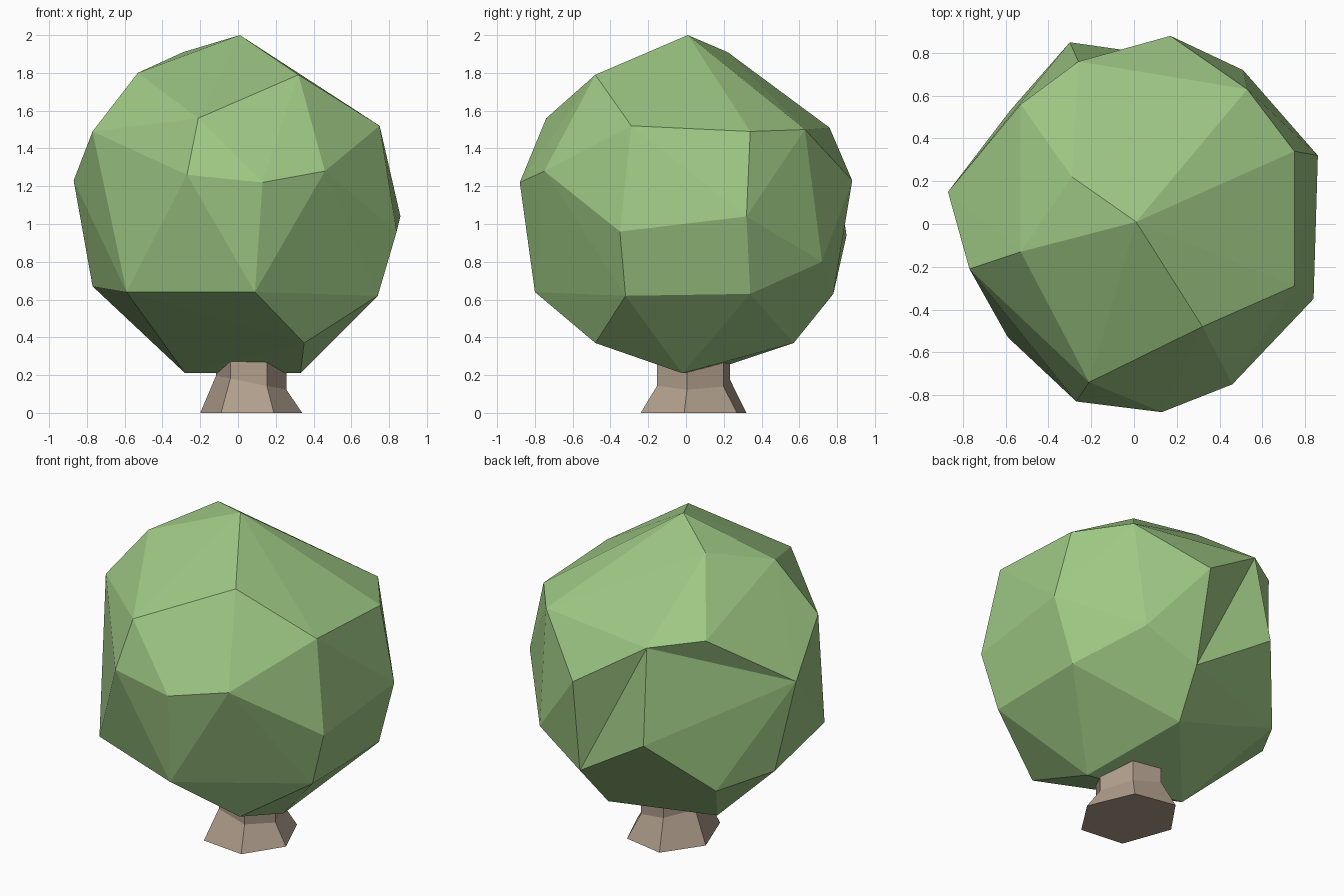
import bpy, bmesh
from mathutils import Vector

if "Cube" in bpy.data.objects:
    bpy.data.objects.remove(bpy.data.objects["Cube"])


def material(name, rgb):
    m = bpy.data.materials.new(name)
    m.diffuse_color = (*rgb, 1)
    m.use_nodes = True
    m.node_tree.nodes["Principled BSDF"].inputs["Base Color"].default_value = m.diffuse_color
    return m


def finish(bm, name, mat):
    bmesh.ops.recalc_face_normals(bm, faces=bm.faces)
    me = bpy.data.meshes.new(name)
    bm.to_mesh(me)
    bm.free()
    me.materials.append(mat)
    ob = bpy.data.objects.new(name, me)
    bpy.context.collection.objects.link(ob)
    return ob


leaf_green = material("leaf green", (0.342, 0.578, 0.231))
bark_brown = material("bark brown", (0.434, 0.342, 0.262))

# Crown: corners of a faceted ball, top to bottom
corners = [
    (.01, .01, 2.0), (-.29, .22, 1.91), (-.53, -.13, 1.8), (.32, -.48, 1.79),
    (-.21, -.74, 1.56), (.75, -.29, 1.52), (.75, .34, 1.49), (.53, .63, 1.5),
    (-.77, -.21, 1.49), (-.26, .76, 1.51), (-.53, .56, 1.55), (-.27, -.83, 1.26),
    (.13, -.88, 1.22), (.46, -.75, 1.28), (-.87, .15, 1.23), (.17, .88, 1.23),
    (.86, .32, 1.04), (.84, -.35, .96), (-.3, .85, .94), (.51, .72, .8),
    (.74, -.32, .62), (.74, .34, .63), (.09, -.8, .64), (-.59, -.53, .64),
    (-.77, .22, .67), (.19, .78, .63), (-.58, .53, .61), (.14, .57, .37),
    (.35, -.48, .37), (.33, -.02, .21), (-.28, .09, .21)]

# Wrap the corners by their direction from the centre, then restore positions
centre = Vector((0, 0, 1.1))
bm = bmesh.new()
verts = [bm.verts.new((Vector(c) - centre).normalized()) for c in corners]
bmesh.ops.convex_hull(bm, input=verts)
for v, c in zip(verts, corners):
    v.co = c

# Turn the few edges that make the dents at the back
for a, b in ((14, 18), (9, 14), (9, 25)):
    want = {verts[a], verts[b]}
    for e in list(bm.edges):
        opposite = {v for f in e.link_faces for v in f.verts} - set(e.verts)
        if opposite == want and not bm.edges.get((verts[a], verts[b])):
            bmesh.utils.edge_rotate(e, True)
            break
finish(bm, "crown", leaf_green)

# Trunk: six-sided, flared at the foot, running up into the crown
foot = [(.19, -.24), (.34, -.01), (.22, .27), (-.04, .32), (-.20, .09), (-.09, -.21)]
cx, cy = .07, .04
bm = bmesh.new()
rings = []
for scale, height in ((1, 0), (.69, .16), (.69, .5)):
    ring = []
    for x, y in foot:
        px, py = cx + (x - cx) * scale, cy + (y - cy) * scale
        z = height - (.2 * (px - cx) if height == .16 else 0)
        ring.append(bm.verts.new((px, py, z)))
    rings.append(ring)
for low, high in zip(rings, rings[1:]):
    for i in range(6):
        j = (i + 1) % 6
        bm.faces.new((low[i], low[j], high[j], high[i]))
bm.faces.new(rings[0][::-1])
bm.faces.new(rings[-1])
finish(bm, "trunk", bark_brown)
